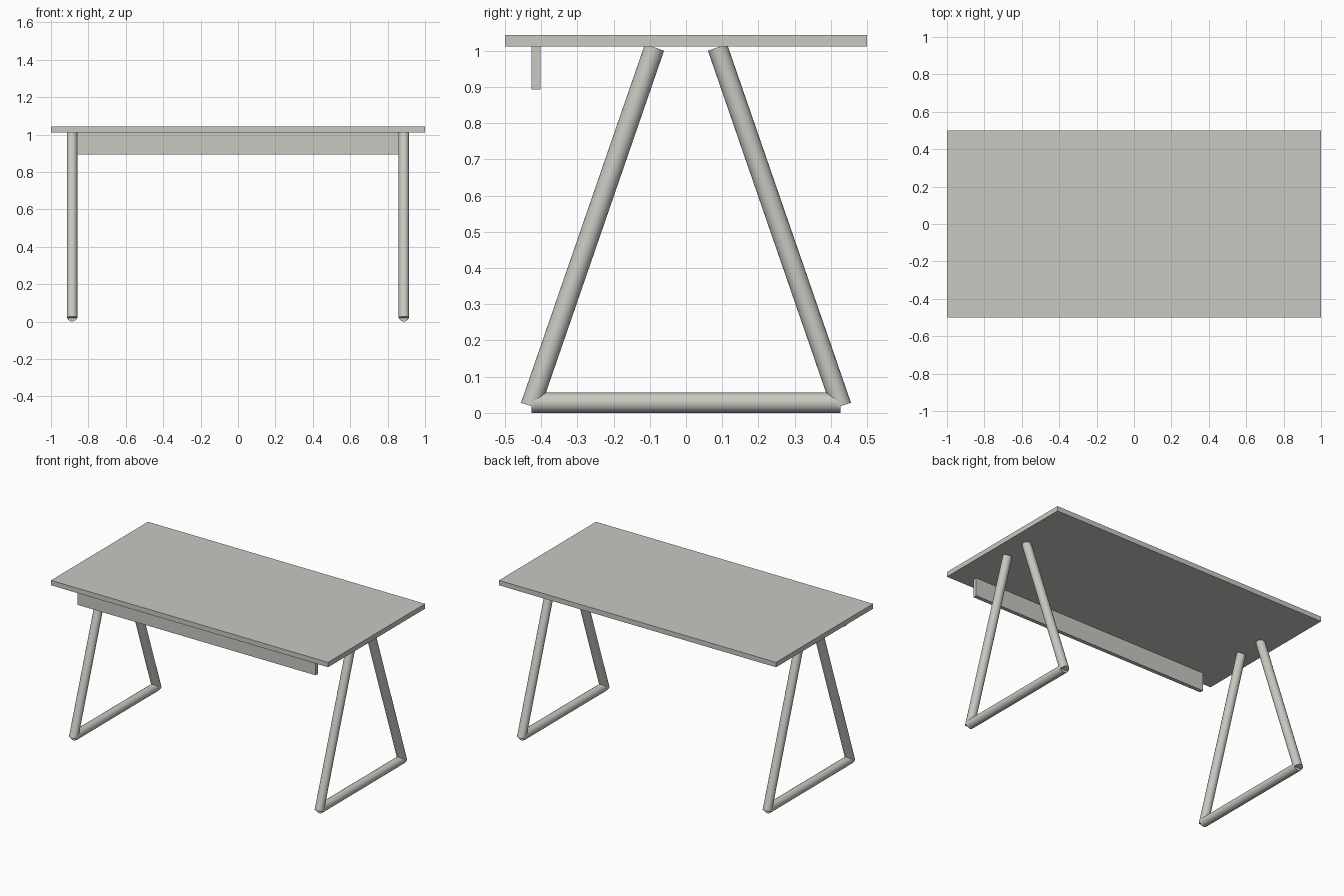
import bpy
import math
from mathutils import Vector

cube = bpy.data.objects.get("Cube")
if cube:
    bpy.data.objects.remove(cube, do_unlink=True)

# Single warm grey finish
grey = bpy.data.materials.new("warm_grey")
grey.use_nodes = True
colour = (0.58, 0.58, 0.54, 1.0)
grey.diffuse_color = colour
grey.node_tree.nodes["Principled BSDF"].inputs["Base Color"].default_value = colour


def board(name, low, high):
    """Box between two opposite corners."""
    low, high = Vector(low), Vector(high)
    bpy.ops.mesh.primitive_cube_add(size=1, location=(low + high) / 2)
    ob = bpy.context.object
    ob.name = name
    ob.scale = high - low
    bpy.ops.object.transform_apply(location=False, rotation=False, scale=True)
    ob.data.materials.append(grey)


def tube(name, start, end, radius=0.028):
    """Round bar between two points."""
    start, end = Vector(start), Vector(end)
    axis = end - start
    bpy.ops.mesh.primitive_cylinder_add(
        vertices=16, radius=radius, depth=axis.length,
        location=(start + end) / 2,
        rotation=axis.to_track_quat('Z', 'Y').to_euler())
    ob = bpy.context.object
    ob.name = name
    ob.data.materials.append(grey)
    bpy.ops.object.shade_smooth_by_angle(angle=math.radians(40))


# Table top and the front modesty panel hanging below it
board("table_top", (-1, -0.5, 1.011), (1, 0.5, 1.043))
board("front_panel", (-0.86, -0.427, 0.893), (0.86, -0.402, 1.011))

# A-shaped leg frame at each end: two leaning legs and a floor bar
for side, x in (("right", -0.887), ("left", 0.887)):
    for place, s in (("front", -1), ("back", 1)):
        tube(f"{side}_{place}_leg", (x, s * 0.429, 0.019), (x, s * 0.087, 1.009))
    tube(f"{side}_floor_bar", (x, -0.427, 0.028), (x, 0.427, 0.028))
